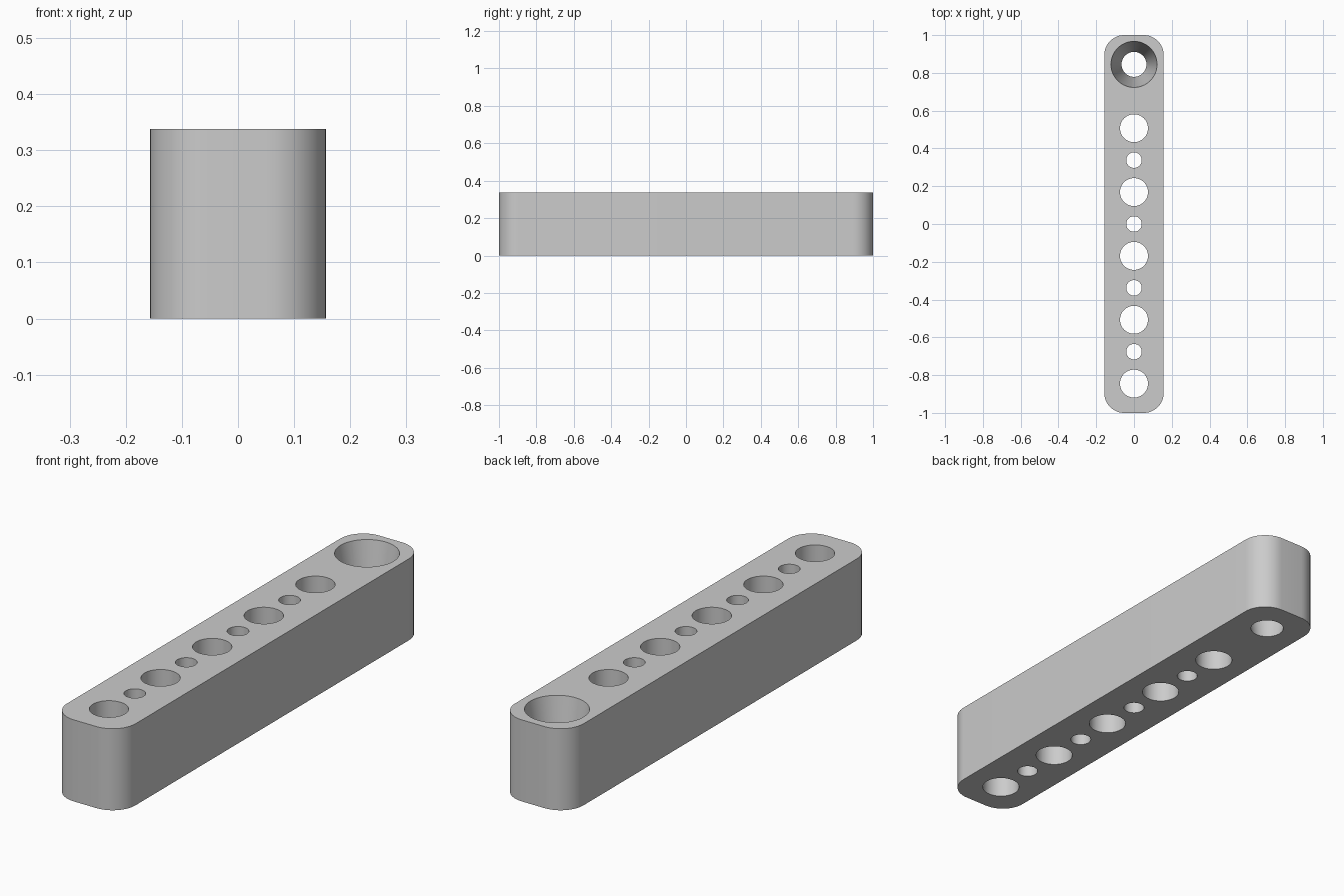
import bpy, bmesh, math

cube = bpy.data.objects.get("Cube")
if cube:
    bpy.data.objects.remove(cube, do_unlink=True)

WIDTH, LENGTH, HEIGHT = 0.314, 2.0, 0.338
CORNER = 0.105
PITCH = 0.169

# Single grey material
grey = bpy.data.materials.new("light grey")
grey.use_nodes = True
color = (0.6, 0.6, 0.6, 1)
grey.diffuse_color = color
grey.node_tree.nodes["Principled BSDF"].inputs["Base Color"].default_value = color


def mesh_object(name, bm):
    mesh = bpy.data.meshes.new(name)
    bm.to_mesh(mesh)
    bm.free()
    obj = bpy.data.objects.new(name, mesh)
    mesh.materials.append(grey)
    bpy.context.collection.objects.link(obj)
    return obj


# Block: a box with its four upright corners rounded
bm = bmesh.new()
bmesh.ops.create_cube(bm, size=1)
for v in bm.verts:
    v.co = (v.co.x * WIDTH, v.co.y * LENGTH, (v.co.z + 0.5) * HEIGHT)
upright = [e for e in bm.edges if abs(e.verts[0].co.z - e.verts[1].co.z) > 0.1]
bmesh.ops.bevel(bm, geom=upright, offset=CORNER, offset_type='OFFSET',
                segments=12, profile=0.5, affect='EDGES')
block = mesh_object("holder_block", bm)


# Hole cutters, extended past both faces at the same taper
def add_hole(bm, y, r_bottom, r_top):
    extra = 0.1
    slope = (r_top - r_bottom) / HEIGHT * extra
    made = bmesh.ops.create_cone(bm, cap_ends=True, segments=64,
                                 radius1=r_bottom - slope, radius2=r_top + slope,
                                 depth=HEIGHT + 2 * extra)
    bmesh.ops.translate(bm, verts=made["verts"], vec=(0, y, HEIGHT / 2))


bm = bmesh.new()
for i in (-5, -3, -1, 1, 3):          # wide holes
    add_hole(bm, i * PITCH, 0.074, 0.074)
for i in (-4, -2, 0, 2):              # narrow holes
    add_hole(bm, i * PITCH, 0.041, 0.041)
add_hole(bm, 5 * PITCH, 0.066, 0.122)  # tapered hole at the back
cutter = mesh_object("hole_cutter", bm)
cutter.hide_render = True

# Cut the holes
cut = block.modifiers.new("holes", 'BOOLEAN')
cut.operation = 'DIFFERENCE'
cut.solver = 'EXACT'
cut.object = cutter
bpy.ops.object.select_all(action='DESELECT')
block.select_set(True)
bpy.context.view_layer.objects.active = block
bpy.ops.object.modifier_apply(modifier=cut.name)
bpy.data.objects.remove(cutter, do_unlink=True)

bpy.ops.object.shade_smooth_by_angle(angle=math.radians(30))
